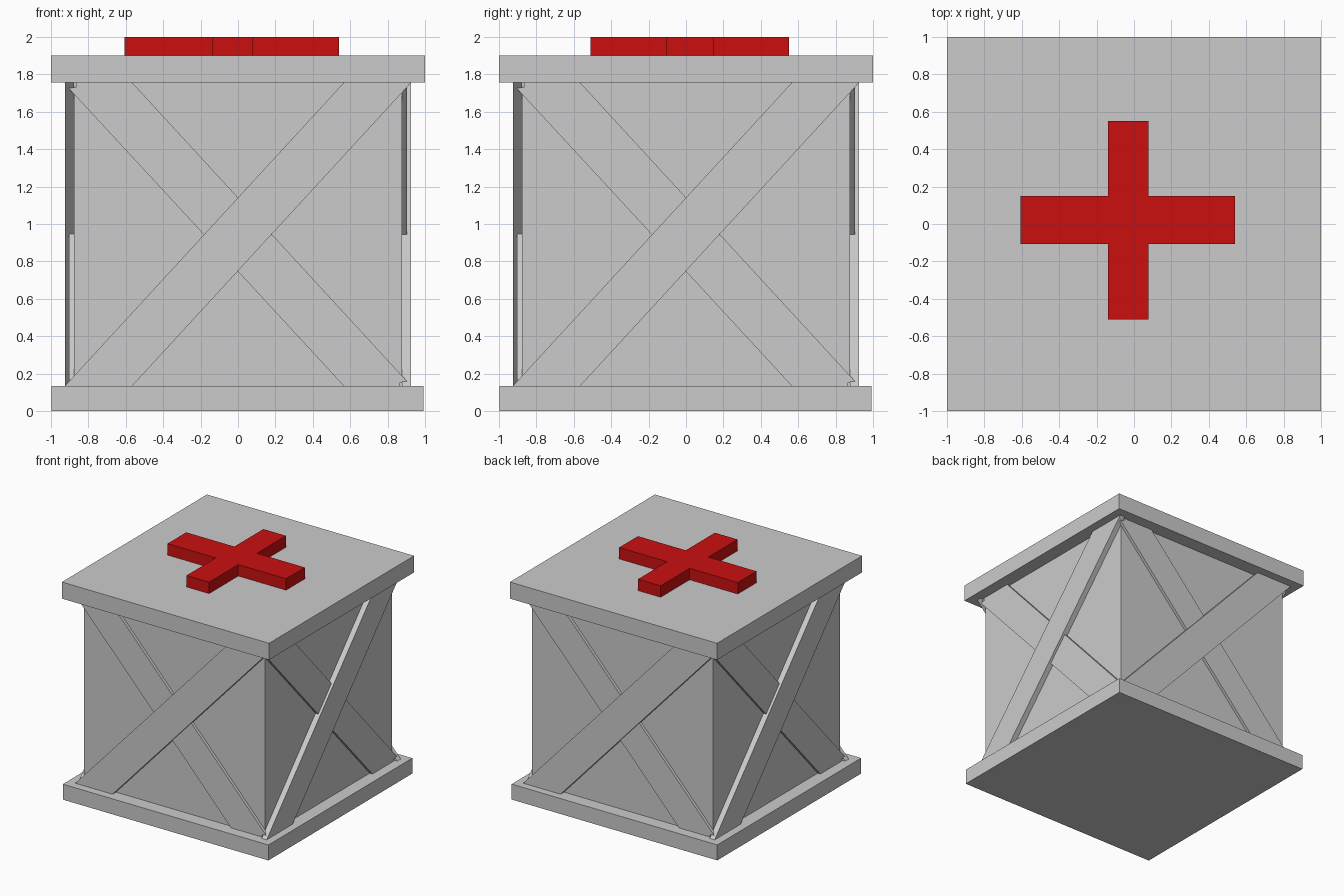
import bpy, bmesh
from math import pi
from mathutils import Matrix, Vector

if "Cube" in bpy.data.objects:
    bpy.data.objects.remove(bpy.data.objects["Cube"])


def prism(name, outline, vec, turn=0.0):
    """Extrude a closed outline of 3D points along vec, then turn it about z."""
    bm = bmesh.new()
    face = bm.faces.new([bm.verts.new(p) for p in outline])
    ext = bmesh.ops.extrude_face_region(bm, geom=[face], use_keep_orig=True)
    moved = [g for g in ext["geom"] if isinstance(g, bmesh.types.BMVert)]
    bmesh.ops.translate(bm, verts=moved, vec=Vector(vec))
    bmesh.ops.recalc_face_normals(bm, faces=bm.faces)
    bm.transform(Matrix.Rotation(turn, 4, 'Z'))
    mesh = bpy.data.meshes.new(name)
    bm.to_mesh(mesh)
    bm.free()
    obj = bpy.data.objects.new(name, mesh)
    bpy.context.collection.objects.link(obj)
    return obj


def slab(name, lo, hi, z0, z1):
    return prism(name, [(lo, lo, z0), (hi, lo, z0), (hi, hi, z0), (lo, hi, z0)],
                 (0, 0, z1 - z0))


# Crate body, base and lid
BOT, TOP, CORE = 0.135, 1.755, 0.876
slab("base_slab", -0.995, 0.99, 0, BOT)
slab("crate_body", -CORE, CORE, BOT, TOP)
slab("lid_slab", -1.0, 1.0, TOP, 1.9)

# Crossed braces on all four sides: a thick one over a thinner one
outer = [(-0.925, BOT), (-0.565, BOT), (0.925, TOP), (0.565, TOP)]
inner = [(-0.565, TOP), (-0.865, TOP), (-0.865, 1.73), (-0.905, 1.725),
         (0.565, BOT), (0.865, BOT), (0.865, 0.153), (0.905, 0.158)]
for i, side in enumerate(("front", "right", "back", "left")):
    for kind, shape, depth in (("outer", outer, 0.924), ("inner", inner, 0.902)):
        prism(f"{side}_{kind}_brace", [(x, -CORE, z) for x, z in shape],
              (0, CORE - depth, 0), i * pi / 2)

# Red cross on the lid
xl, xa, xb, xr = -0.605, -0.14, 0.078, 0.54
yl, ya, yb, yr = -0.51, -0.108, 0.15, 0.55
pts = [(xa, yl), (xb, yl), (xb, ya), (xr, ya), (xr, yb), (xb, yb),
       (xb, yr), (xa, yr), (xa, yb), (xl, yb), (xl, ya), (xa, ya)]
cross = prism("lid_cross", [(x, y, 1.9) for x, y in pts], (0, 0, 0.1))
red = bpy.data.materials.new("red")
red.diffuse_color = (0.6, 0.005, 0.005, 1)
red.use_nodes = True
red.node_tree.nodes["Principled BSDF"].inputs["Base Color"].default_value = red.diffuse_color
cross.data.materials.append(red)
